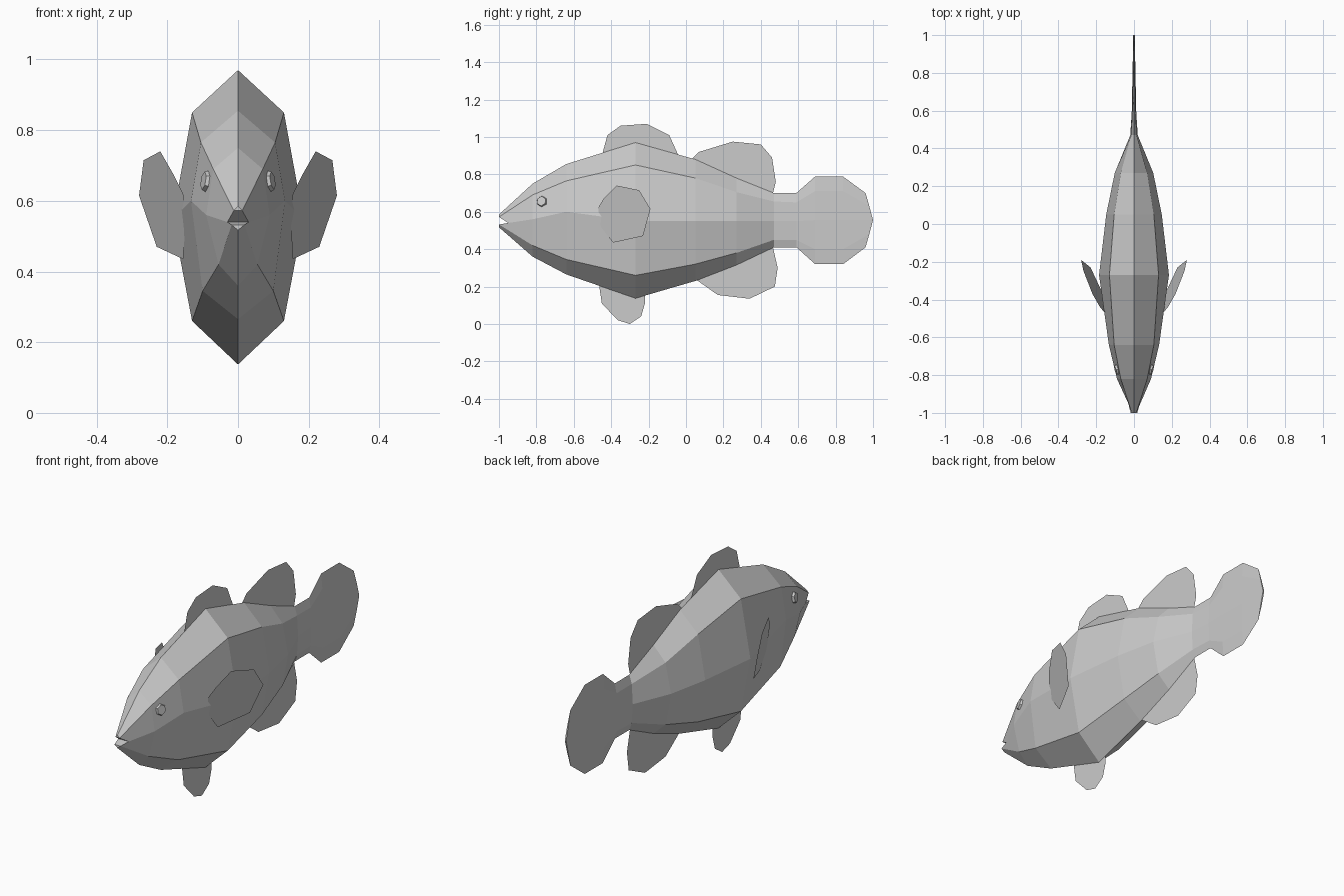
import bpy
import bmesh
from mathutils import Vector


def make_object(name, bm):
    mesh = bpy.data.meshes.new(name)
    bm.to_mesh(mesh)
    bm.free()
    obj = bpy.data.objects.new(name, mesh)
    bpy.context.collection.objects.link(obj)
    return obj


def polygon(name, points):
    bm = bmesh.new()
    bm.faces.new([bm.verts.new(p) for p in points])
    return make_object(name, bm)


# Body and tail: octagonal sections running from mouth to tail tip
# y, z of top / upper / middle / lower / bottom, half width of upper / middle / lower
sections = [
    (-1.00, .585, .572, .540, .532, .517, .012, .030, .018),
    (-0.82, .750, .690, .560, .420, .360, .070, .090, .055),
    (-0.64, .855, .765, .600, .345, .265, .105, .133, .100),
    (-0.27, .970, .850, .550, .260, .137, .130, .185, .130),
    (0.05, .880, .780, .550, .320, .230, .105, .147, .105),
    (0.27, .780, .705, .550, .380, .315, .070, .102, .070),
    (0.47, .700, .655, .550, .450, .410, .014, .020, .014),
    (0.59, .700, .650, .550, .450, .410, .009, .012, .009),
    (0.69, .788, .710, .555, .400, .320, .007, .010, .007),
    (0.84, .788, .710, .555, .400, .320, .005, .007, .005),
    (0.96, .700, .630, .555, .480, .410, .003, .004, .003),
]
bm = bmesh.new()
rings = []
for y, top, up, mid, low, bot, xu, xm, xl in sections:
    outline = [(0, top), (xu, up), (xm, mid), (xl, low),
               (0, bot), (-xl, low), (-xm, mid), (-xu, up)]
    rings.append([bm.verts.new((x, y, z)) for x, z in outline])

# Pull the mouth corners back and round out the tail end
for i in (2, 6):
    rings[0][i].co.y = -0.95
    rings[-1][i].co.y = 1.0
for i in (1, 3, 5, 7):
    rings[-1][i].co.y = 0.98

for a, b in zip(rings, rings[1:]):
    for i in range(8):
        j = (i + 1) % 8
        bm.faces.new((a[i], a[j], b[j], b[i]))
for r in (rings[0], rings[-1]):
    for ids in ((0, 1, 7), (1, 2, 6, 7), (2, 3, 5, 6), (3, 4, 5)):
        bm.faces.new([r[i] for i in ids])
bmesh.ops.recalc_face_normals(bm, faces=bm.faces)
make_object("body", bm)

# Paper-thin fins on the centre line, as (y, z) outlines
fins = {
    "front_dorsal_fin": [(-.45, .90), (-.42, 1.01), (-.35, 1.06), (-.21, 1.07),
                         (-.09, 1.01), (-.04, .90), (-.27, .90)],
    "rear_dorsal_fin": [(.03, .88), (.07, .92), (.25, .975), (.40, .96), (.46, .89),
                        (.48, .76), (.465, .70), (.27, .74)],
    "anal_fin": [(.05, .24), (.17, .155), (.34, .135), (.475, .20), (.49, .30),
                 (.465, .41), (.27, .35)],
    "pelvic_fin": [(-.465, .21), (-.45, .11), (-.365, .02), (-.30, 0), (-.24, .04),
                   (-.22, .11), (-.22, .16), (-.30, .18)],
}
for name, outline in fins.items():
    polygon(name, [(0, y, z) for y, z in outline])

# Paired side fins and eyes
pectoral = [(.155, -.47, .62), (.18, -.44, .67), (.22, -.37, .74), (.267, -.25, .715),
            (.28, -.19, .615), (.23, -.23, .47), (.155, -.39, .435), (.15, -.455, .52)]
for side, s in (("right", 1), ("left", -1)):
    polygon(side + "_pectoral_fin", [(s * x, y, z) for x, y, z in pectoral])

    bm = bmesh.new()
    bmesh.ops.create_cone(bm, cap_ends=True, segments=6, radius1=.036, radius2=.026, depth=.026)
    eye = make_object(side + "_eye", bm)
    eye.location = (s * .086, -.77, .655)
    eye.rotation_mode = 'QUATERNION'
    eye.rotation_quaternion = Vector((s, -.3, .17)).to_track_quat('Z', 'Y')
